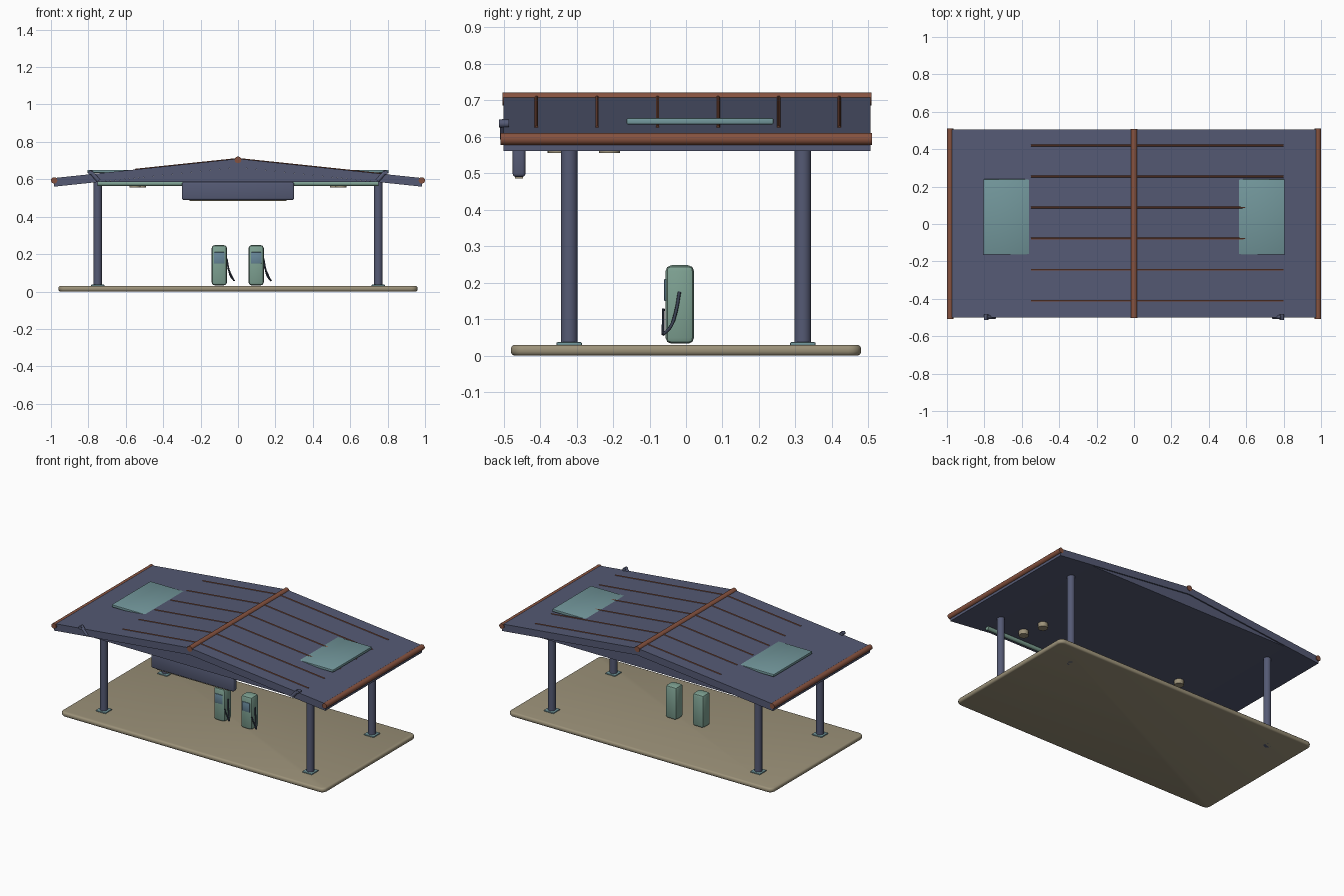
import bpy, bmesh, math
from mathutils import Vector

cube = bpy.data.objects.get("Cube")
if cube:
    bpy.data.objects.remove(cube, do_unlink=True)


def material(name, r, g, b):
    m = bpy.data.materials.new(name)
    m.use_nodes = True
    m.diffuse_color = (r, g, b, 1)
    m.node_tree.nodes["Principled BSDF"].inputs["Base Color"].default_value = (r, g, b, 1)
    return m


NAVY = material("slate navy", 0.09, 0.102, 0.175)
BROWN = material("rust brown", 0.24, 0.085, 0.05)
TAN = material("sandy concrete", 0.33, 0.285, 0.19)
GLASS = material("skylight teal", 0.17, 0.31, 0.33)
GREEN = material("pale green", 0.21, 0.36, 0.29)
SCREEN = material("display blue", 0.14, 0.25, 0.33)
DARK = material("hose dark", 0.04, 0.05, 0.08)


def finish(bm, name, mat, smooth=True):
    bmesh.ops.recalc_face_normals(bm, faces=bm.faces[:])
    me = bpy.data.meshes.new(name)
    bm.to_mesh(me)
    bm.free()
    me.materials.append(mat)
    ob = bpy.data.objects.new(name, me)
    bpy.context.collection.objects.link(ob)
    if smooth:
        bpy.ops.object.select_all(action='DESELECT')
        ob.select_set(True)
        bpy.context.view_layer.objects.active = ob
        bpy.ops.object.shade_smooth_by_angle(angle=math.radians(35))
    return ob


def box(name, mat, lo, hi, bevel=0.0, segments=2, corner=0.0):
    """Box between two corners, with optional rounded upright corners and edges."""
    lo, hi = Vector(lo), Vector(hi)
    bm = bmesh.new()
    bmesh.ops.create_cube(bm, size=1)
    for v in bm.verts:
        v.co = (lo + hi) / 2 + v.co * (hi - lo)
    if corner:
        up = [e for e in bm.edges if abs(e.verts[0].co.z - e.verts[1].co.z) > 1e-5]
        bmesh.ops.bevel(bm, geom=up, offset=corner, segments=4, profile=0.5, affect='EDGES')
    if bevel:
        sharp = [e for e in bm.edges if e.calc_face_angle(0) > 0.6]
        bmesh.ops.bevel(bm, geom=sharp, offset=bevel, segments=segments, profile=0.5, affect='EDGES')
    return finish(bm, name, mat)


def rod(name, mat, a, b, radius, sides=20):
    """Cylinder from point a to point b."""
    a, b = Vector(a), Vector(b)
    bm = bmesh.new()
    bmesh.ops.create_cone(bm, cap_ends=True, segments=sides, radius1=radius,
                          radius2=radius, depth=(b - a).length)
    turn = (b - a).to_track_quat('Z', 'Y')
    for v in bm.verts:
        v.co = turn @ v.co + (a + b) / 2
    return finish(bm, name, mat)


def extrude_y(name, mat, outline, y0, y1):
    """Extrude an x-z outline along y."""
    bm = bmesh.new()
    face = bm.faces.new([bm.verts.new((x, y0, z)) for x, z in outline])
    new = bmesh.ops.extrude_face_region(bm, geom=[face])["geom"]
    bmesh.ops.translate(bm, vec=(0, y1 - y0, 0),
                        verts=[g for g in new if isinstance(g, bmesh.types.BMVert)])
    return finish(bm, name, mat, smooth=False)


def tube(name, mat, points, radius):
    """Smooth round hose through the points."""
    cu = bpy.data.curves.new(name, 'CURVE')
    cu.dimensions = '3D'
    cu.bevel_depth = radius
    cu.bevel_resolution = 2
    cu.resolution_u = 6
    cu.use_fill_caps = True
    sp = cu.splines.new('BEZIER')
    sp.bezier_points.add(len(points) - 1)
    for p, co in zip(sp.bezier_points, points):
        p.co = co
        p.handle_left_type = p.handle_right_type = 'AUTO'
    cu.materials.append(mat)
    ob = bpy.data.objects.new(name, cu)
    bpy.context.collection.objects.link(ob)
    return ob


RIDGE, SLOPE, THICK = 0.71, 0.105, 0.046


def roof_z(x):
    return RIDGE - SLOPE * abs(x)


# Ground slab
box("ground_slab", TAN, (-0.96, -0.48, 0), (0.96, 0.48, 0.03), 0.012, 3, corner=0.035)

# Posts with foot plates
for sx, side in ((1, "left"), (-1, "right")):
    for sy, end in ((1, "back"), (-1, "front")):
        x, y = sx * 0.75, sy * 0.32
        rod(f"{end}_{side}_post", NAVY, (x, y, 0), (x, y, 0.6), 0.023)
        box(f"{end}_{side}_foot_plate", GLASS, (x - 0.035, y - 0.035, 0.028),
            (x + 0.035, y + 0.035, 0.037), 0.003)

# Gabled roof and its closed ceiling
xs = (-0.985, 0, 0.985)
extrude_y("roof", NAVY, [(x, roof_z(x)) for x in xs]
          + [(x, roof_z(x) - THICK) for x in reversed(xs)], -0.5, 0.505)
extrude_y("ceiling", NAVY, [(-0.74, 0.586), (0, RIDGE - THICK), (0.74, 0.586)], -0.492, 0.497)

# Ridge cap and eave rolls
rod("ridge_cap", BROWN, (0, -0.503, 0.704), (0, 0.508, 0.704), 0.018)
for sx, side in ((1, "left"), (-1, "right")):
    rod(f"{side}_eave_roll", BROWN, (sx * 0.983, -0.508, 0.594), (sx * 0.983, 0.51, 0.594), 0.017)

# Thin roof ribs
for i in range(6):
    y = -0.41 + i * 0.166
    for end, side in ((0.8, "left"), (-0.55, "right")):
        rod(f"{side}_roof_rib", BROWN, (0, y, RIDGE - 0.001),
            (end, y, roof_z(end) - 0.001), 0.005, 8)

# Level skylights sunk into the slopes
for sx, side in ((1, "left"), (-1, "right")):
    a, b = sorted((sx * 0.54, sx * 0.805))
    box(f"{side}_skylight", GLASS, (a, -0.163, 0.634), (b, 0.24, 0.651), 0.004)

# Hanging sign board, its lower trim and the rail behind it
box("sign_board", NAVY, (-0.3, -0.475, 0.49), (0.3, -0.44, 0.585), 0.009, 3)
box("sign_trim", TAN, (-0.26, -0.468, 0.485), (0.26, -0.446, 0.493))
rod("front_rail", GREEN, (-0.75, -0.445, 0.577), (0.75, -0.445, 0.577), 0.013)

# Slanted brackets on the front gable
for sx, side in ((1, "left"), (-1, "right")):
    rod(f"{side}_gable_bracket", NAVY, (sx * 0.79, -0.498, 0.642), (sx * 0.745, -0.498, 0.592), 0.011)
    rod(f"{side}_bracket_knob", NAVY, (sx * 0.79, -0.512, 0.636), (sx * 0.79, -0.485, 0.636), 0.011)

# Ceiling lamps
for sx in (1, -1):
    for x, y in ((0.55, -0.35), (0.52, -0.21)):
        rod("ceiling_lamp", TAN, (sx * x, y, 0.556), (sx * x, y, 0.59), 0.029)

# Fuel pumps with display and hose
for cx in (-0.1, 0.097):
    box("pump_body", GREEN, (cx - 0.041, -0.056, 0.033), (cx + 0.041, 0.022, 0.248), 0.016, 2)
    box("pump_display", SCREEN, (cx - 0.028, -0.06, 0.15), (cx + 0.028, -0.054, 0.21), 0.002)
    tube("pump_hose", DARK, [(cx + 0.04, -0.018, 0.175), (cx + 0.05, -0.028, 0.12),
                             (cx + 0.062, -0.042, 0.08), (cx + 0.08, -0.063, 0.058)], 0.0045)
    rod("pump_nozzle", DARK, (cx + 0.045, -0.062, 0.128), (cx + 0.078, -0.063, 0.058), 0.004, 10)
